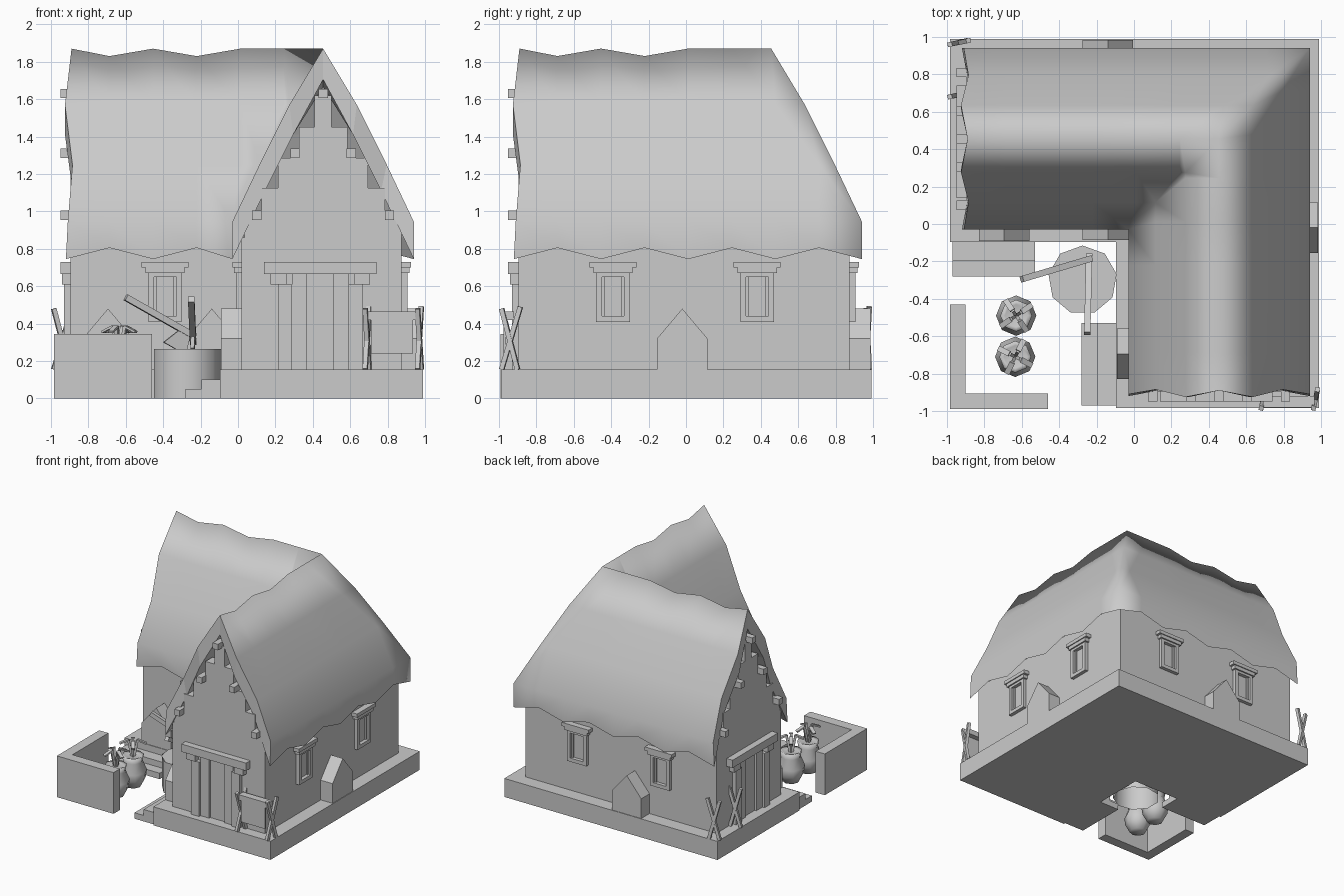
import bpy, bmesh, math
from mathutils import Vector, Matrix

if "Cube" in bpy.data.objects:
    bpy.data.objects.remove(bpy.data.objects["Cube"], do_unlink=True)

GREY = (0.6, 0.6, 0.6, 1)
mat = bpy.data.materials.new("plain_grey")
mat.use_nodes = True
mat.diffuse_color = GREY
mat.node_tree.nodes["Principled BSDF"].inputs["Base Color"].default_value = GREY

C = 0.455                      # ridge position, the same for both wings
SWAP = Matrix(((0, 1, 0, 0), (1, 0, 0, 0), (0, 0, 1, 0), (0, 0, 0, 1)))


def emit(name, bm, both=False, smooth=False):
    """Turn a bmesh into an object; optionally add its twin on the other wing."""
    for face in bm.faces:
        face.smooth = smooth
    for suffix in ([""] + (["_twin"] if both else [])):
        if suffix:
            bmesh.ops.transform(bm, matrix=SWAP, verts=bm.verts)
            bmesh.ops.reverse_faces(bm, faces=bm.faces)
        me = bpy.data.meshes.new(name + suffix)
        bm.to_mesh(me)
        me.materials.append(mat)
        bpy.context.collection.objects.link(bpy.data.objects.new(name + suffix, me))
    bm.free()


def box(bm, x0, x1, y0, y1, z0, z1):
    size = Matrix.Diagonal((abs(x1 - x0), abs(y1 - y0), z1 - z0, 1))
    mid = Matrix.Translation(((x0 + x1) / 2, (y0 + y1) / 2, (z0 + z1) / 2))
    bmesh.ops.create_cube(bm, size=1, matrix=mid @ size)


def stick(bm, p, q, w, d=None):
    p, q = Vector(p), Vector(q)
    turn = (q - p).to_track_quat("Z", "Y").to_matrix().to_4x4()
    size = Matrix.Diagonal((w, d or w, (q - p).length, 1))
    bmesh.ops.create_cube(bm, size=1, matrix=Matrix.Translation((p + q) / 2) @ turn @ size)


def prism(bm, pts, shift):
    """Extrude a flat outline along a vector."""
    face = bm.faces.new([bm.verts.new(p) for p in pts])
    out = bmesh.ops.extrude_face_region(bm, geom=[face])
    bmesh.ops.translate(bm, vec=shift, verts=[v for v in out["geom"] if isinstance(v, bmesh.types.BMVert)])
    bmesh.ops.recalc_face_normals(bm, faces=bm.faces)


def lathe(bm, profile, sides, x, y):
    rings = [[bm.verts.new((x + r * math.cos(math.tau * i / sides), y + r * math.sin(math.tau * i / sides), z))
              for i in range(sides)] for r, z in profile]
    for a, b in zip(rings, rings[1:]):
        for i in range(sides):
            j = (i + 1) % sides
            bm.faces.new((a[i], a[j], b[j], b[i]))
    return rings


def l_block(name, a, lo, hi, z0, z1):
    bm = bmesh.new()
    outline = [(a, lo), (hi, lo), (hi, hi), (lo, hi), (lo, a), (a, a)]
    prism(bm, [(x, y, z0) for x, y in outline], (0, 0, z1 - z0))
    emit(name, bm)


# Stone platform and walls
l_block("platform", -0.095, -0.985, 0.99, 0, 0.155)
l_block("walls", 0.02, -0.895, 0.875, 0.155, 0.86)

# Thatched roof: mitred wings with wavy ridge, eaves and gable edges
OUTER = [(0, 1.87), (0.18, 1.57), (0.34, 1.25), (0.485, 0.945), (0.485, 0.745)]
INNER = [(0, 1.705), (0.16, 1.41), (0.31, 1.11), (0.43, 0.86), (0.485, 0.745)]
EDGE = [-0.89, -0.925, -0.885, -0.91, -0.92]


def roof_point(prof, row, side, k):
    d, z = prof[row]
    x = C + side * d
    y = EDGE[row] if k == 0 else -0.92 + 0.233 * k
    if y >= x:
        y = x
    elif k % 2:
        if row == 4:
            z += 0.06
        elif row == 0 and k < 4:
            z -= 0.04
    return (x, y, z)


def build_roof(name, prof, capped, up):
    bm, seen = bmesh.new(), {}

    def quad(points, swap):
        vs = []
        for x, y, z in points:
            co = (y, x, z) if swap else (x, y, z)
            key = tuple(round(c, 4) for c in co)
            if key not in seen:
                seen[key] = bm.verts.new(co)
            if seen[key] not in vs:
                vs.append(seen[key])
        if len(vs) > 2 and not bm.faces.get(vs):
            bm.faces.new(vs)

    for swap in (False, True):
        for side in (-1, 1):
            for r in range(4):
                for k in range(8):
                    quad([roof_point(prof, r + i, side, k + j) for i, j in ((0, 0), (1, 0), (1, 1), (0, 1))], swap)
                if capped:
                    quad([roof_point(p, r + i, side, 0)
                          for p, i in ((OUTER, 0), (OUTER, 1), (INNER, 1), (INNER, 0))], swap)
    bmesh.ops.recalc_face_normals(bm, faces=bm.faces)
    bm.normal_update()
    if (sum(f.normal.z * f.calc_area() for f in bm.faces) > 0) != up:
        bmesh.ops.reverse_faces(bm, faces=bm.faces)
    emit(name, bm, smooth=up)


build_roof("roof_thatch", OUTER, False, True)
build_roof("roof_lining", INNER, True, False)

# Stepped gable and projecting beam ends
bm = bmesh.new()
z = 0.86
for top, half in ((0.98, 0.42), (1.126, 0.33), (1.285, 0.24), (1.45, 0.13), (1.62, 0.045)):
    box(bm, C - half, C + half, -0.895, -0.8, z, top)
    z = top
emit("stepped_gable", bm, both=True)
bm = bmesh.new()
for dx, z in ((0, 1.63), (-0.15, 1.31), (0.15, 1.31), (-0.355, 0.98), (0.355, 0.98)):
    box(bm, C + dx - 0.025, C + dx + 0.025, -0.95, -0.85, z - 0.025, z + 0.025)
emit("beam_ends", bm, both=True)

# Doorway in the gable
bm = bmesh.new()
mid = 0.44
box(bm, mid - 0.3, mid + 0.3, -0.95, -0.89, 0.665, 0.73)
for s in (-1, 1):
    box(bm, mid + s * 0.265, mid + s * 0.18, -0.94, -0.89, 0.61, 0.665)
    box(bm, mid + s * 0.225, mid + s * 0.15, -0.93, -0.89, 0.155, 0.61)
    box(bm, mid + s * 0.15, mid + s * 0.07, -0.91, -0.89, 0.155, 0.665)
emit("doorway", bm, both=True)


# Windows on the long walls
def window(bm, wall, out, y):
    def part(y0, y1, depth, z0, z1):
        box(bm, wall - out * 0.01, wall + out * depth, y + y0, y + y1, z0, z1)
    part(-0.125, 0.125, 0.05, 0.7, 0.73)
    part(-0.105, 0.105, 0.042, 0.67, 0.7)
    part(-0.09, 0.09, 0.03, 0.41, 0.44)
    part(-0.06, 0.06, 0.03, 0.65, 0.67)
    for s in (-1, 1):
        part(s * 0.09, s * 0.06, 0.03, 0.44, 0.67)
        part(s * 0.06, s * 0.045, 0.012, 0.44, 0.65)


bm = bmesh.new()
for wall, out, y in ((0.875, 1, -0.39), (0.875, 1, 0.38), (0.02, -1, -0.39)):
    window(bm, wall, out, y)
emit("windows", bm, both=True)


# Pointed buttresses
def buttress(bm, wall, reach, c):
    outline = ((-0.135, 0.155), (0.135, 0.155), (0.135, 0.32), (0, 0.48), (-0.135, 0.32))
    prism(bm, [(wall, c + y, z) for y, z in outline], (reach - wall, 0, 0))


bm = bmesh.new()
buttress(bm, 0.02, -0.09, -0.695)
emit("inner_buttress", bm, both=True)
bm = bmesh.new()
buttress(bm, 0.87, 0.985, -0.02)
emit("side_buttress", bm)
bm = bmesh.new()
buttress(bm, 0.87, 0.985, -0.14)
buttress(bm, 0.02, -0.085, -0.14)
bmesh.ops.transform(bm, matrix=SWAP, verts=bm.verts)
bmesh.ops.reverse_faces(bm, faces=bm.faces)
emit("back_and_yard_buttresses", bm)

# Entry steps
bm = bmesh.new()
box(bm, -0.28, -0.195, -0.97, -0.53, 0, 0.05)
box(bm, -0.195, -0.095, -0.97, -0.53, 0, 0.1)
emit("entry_steps", bm, both=True)

# Yard wall
bm = bmesh.new()
prism(bm, [(x, y, 0) for x, y in ((-0.985, -0.99), (-0.46, -0.99), (-0.46, -0.905), (-0.9, -0.905),
                                  (-0.9, -0.43), (-0.985, -0.43))], (0, 0, 0.345))
emit("yard_wall", bm)

# Crossed-stake racks, with a cloth over the front one
bm = bmesh.new()
for x in (0.69, 0.97):
    stick(bm, (x - 0.01, -0.985, 0.155), (x + 0.01, -0.885, 0.49), 0.025)
    stick(bm, (x + 0.01, -0.9, 0.155), (x - 0.01, -0.985, 0.48), 0.025)
emit("stake_rack", bm, both=True)
bm = bmesh.new()
box(bm, 0.71, 0.935, -0.975, -0.963, 0.24, 0.45)
box(bm, 0.69, 0.965, -0.98, -0.92, 0.42, 0.465)
emit("hanging_cloth", bm)

# Chopping stump
bm = bmesh.new()
rings = lathe(bm, [(0.185, 0), (0.185, 0.265)], 9, -0.275, -0.3)
emit("stump_side", bm, smooth=True)
bm = bmesh.new()
bmesh.ops.create_circle(bm, cap_ends=True, segments=9, radius=0.185, matrix=Matrix.Translation((-0.275, -0.3, 0.265)))
emit("stump_top", bm)

# Two hatchets stuck in the stump
bm = bmesh.new()
for a, b in (((-0.6, -0.295, 0.54), (-0.23, -0.185, 0.33)), ((-0.25, -0.585, 0.53), (-0.24, -0.165, 0.3))):
    a, b = Vector(a), Vector(b)
    stick(bm, a, b, 0.034)
    along = (b - a).normalized()
    flat = Vector((along.x, along.y, 0)).normalized()
    down = (Vector((0, 0, -1)) - along * -along.z).normalized()
    root = b - along * 0.06
    thick = flat.cross(Vector((0, 0, 1))) * 0.02
    prism(bm, [root - along * 0.03 - thick / 2, root + along * 0.03 - thick / 2,
               root + along * 0.06 + down * 0.11 - thick / 2, root - along * 0.08 + down * 0.11 - thick / 2], thick)
emit("hatchets", bm)

# Pots with drooping leaves
for n, (x, y) in enumerate(((-0.63, -0.49), (-0.635, -0.71))):
    bm = bmesh.new()
    rings = lathe(bm, [(0.065, 0.005), (0.1, 0.07), (0.108, 0.13), (0.075, 0.21), (0.085, 0.26), (0.06, 0.25)], 8, x, y)
    bm.faces.new(rings[0][::-1])
    bm.faces.new(rings[-1])
    emit(f"pot_{n}", bm, smooth=True)
    bm = bmesh.new()
    for i in range(4):
        a = math.tau * i / 4 + 0.6 + n * 0.5
        pts = [(x + r * math.cos(a), y + r * math.sin(a), z) for r, z in ((0.01, 0.25), (0.035, 0.385), (0.1, 0.355))]
        stick(bm, pts[0], pts[1], 0.018)
        stick(bm, pts[1], pts[2], 0.03, 0.012)
    emit(f"pot_leaves_{n}", bm)
